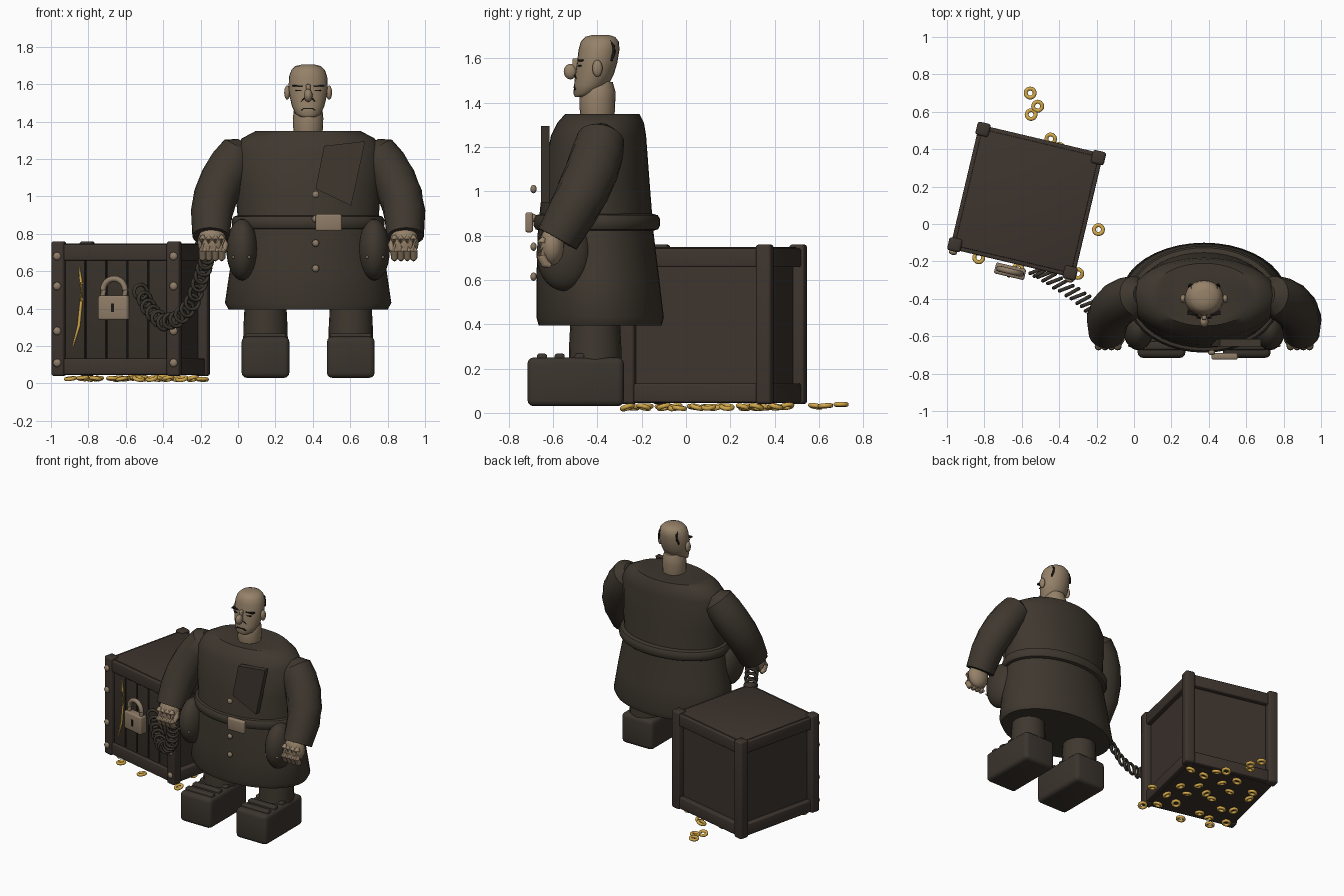
import bpy, bmesh, math, random
from mathutils import Matrix, Vector

if "Cube" in bpy.data.objects:
    bpy.data.objects.remove(bpy.data.objects["Cube"])

random.seed(4)
CX = 0.375                                   # middle of the figure
FIG = Matrix.Translation((CX, 0, 0))
CHEST = Matrix.Translation((-0.574, 0.122, 0)) @ Matrix.Rotation(math.radians(-13.3), 4, 'Z')


def mat(name, *c):
    m = bpy.data.materials.new(name)
    m.diffuse_color = (*c, 1)
    m.use_nodes = True
    m.node_tree.nodes["Principled BSDF"].inputs["Base Color"].default_value = m.diffuse_color
    return m


COAT = mat("coat_brown", 0.049, 0.039, 0.028)
BOOT = mat("boot_brown", 0.044, 0.035, 0.027)
WOOD = mat("chest_brown", 0.046, 0.034, 0.027)
PLANK = mat("plank_brown", 0.038, 0.029, 0.022)
DARK = mat("near_black", 0.010, 0.009, 0.008)
IRON = mat("chain_iron", 0.042, 0.035, 0.026)
SKIN = mat("skin_beige", 0.30, 0.22, 0.14)
METAL = mat("pale_metal", 0.27, 0.20, 0.135)
GOLD = mat("gold", 0.66, 0.40, 0.07)


def finish(name, bm, m, M=FIG):
    bmesh.ops.transform(bm, matrix=M, verts=bm.verts)
    bmesh.ops.recalc_face_normals(bm, faces=bm.faces)
    me = bpy.data.meshes.new(name)
    bm.to_mesh(me)
    bm.free()
    me.materials.append(m)
    me.shade_smooth()
    me.set_sharp_from_angle(angle=math.radians(40))
    ob = bpy.data.objects.new(name, me)
    bpy.context.collection.objects.link(ob)
    return ob


def box(name, c, s, m, M=FIG, bevel=0.0, rot=0.0):
    bm = bmesh.new()
    bmesh.ops.create_cube(bm, size=1)
    bmesh.ops.scale(bm, vec=s, verts=bm.verts)
    if bevel:
        bmesh.ops.bevel(bm, geom=bm.edges[:], offset=bevel, segments=3, profile=0.5, affect='EDGES')
    return finish(name, bm, m, M @ Matrix.Translation(c) @ Matrix.Rotation(rot, 4, 'Y'))


def ball(name, c, r, m, M=FIG, segs=16):
    bm = bmesh.new()
    bmesh.ops.create_uvsphere(bm, u_segments=segs, v_segments=segs // 2 + 2, radius=1)
    bmesh.ops.scale(bm, vec=r, verts=bm.verts)
    return finish(name, bm, m, M @ Matrix.Translation(c))


def skin_rings(name, rings, m, M=FIG, closed=False):
    """Bridge equal rings of points; cap the ends unless closed."""
    bm = bmesh.new()
    vs = [[bm.verts.new(p) for p in r] for r in rings]
    n = len(vs[0])
    pairs = list(zip(vs, vs[1:])) + ([(vs[-1], vs[0])] if closed else [])
    for a, b in pairs:
        for i in range(n):
            j = (i + 1) % n
            bm.faces.new((a[i], a[j], b[j], b[i]))
    if not closed:
        bm.faces.new(vs[0])
        bm.faces.new(vs[-1])
    return finish(name, bm, m, M)


def ovals(name, prof, m, segs=40):
    """Stack of ovals from rows of height, half width, front y, back y."""
    rings = []
    for z, w, f, b in prof:
        rings.append([(w * math.cos(t), (f + b) / 2 + (b - f) / 2 * math.sin(t), z)
                      for t in (2 * math.pi * i / segs for i in range(segs))])
    return skin_rings(name, rings, m)


def tube(name, pts, m, M=FIG, segs=16):
    """Tube through points x, y, z, radius."""
    P = [Vector(p[:3]) for p in pts]
    rings = []
    for i, p in enumerate(P):
        q = (P[min(i + 1, len(P) - 1)] - P[max(i - 1, 0)]).to_track_quat('Z', 'Y')
        rings.append([p + q @ Vector((pts[i][3] * math.cos(t), pts[i][3] * math.sin(t), 0))
                      for t in (2 * math.pi * k / segs for k in range(segs))])
    return skin_rings(name, rings, m, M)


def ring(name, R, r, m, M, a=20, b=12):
    rows = []
    for i in range(a):
        t = 2 * math.pi * i / a
        rows.append([((R + r * math.cos(u)) * math.cos(t), (R + r * math.cos(u)) * math.sin(t), r * math.sin(u))
                     for u in (2 * math.pi * k / b for k in range(b))])
    return skin_rings(name, rows, m, M, closed=True)


# coat, belt, buckle, buttons, chest flap
ovals("coat", [(.395, .425, -.665, -.11), (.43, .445, -.675, -.10), (.60, .42, -.675, -.12),
               (.80, .385, -.67, -.145), (.86, .375, -.665, -.15), (1.05, .39, -.645, -.165),
               (1.25, .395, -.61, -.18), (1.31, .355, -.58, -.19), (1.35, .28, -.545, -.21)], COAT)
ovals("belt", [(z, .38 + e, -.66 - e, -.145 + e) for z, e in
               ((.82, -.01), (.828, .018), (.845, .028), (.875, .028), (.892, .018), (.90, -.01))], COAT)
box("belt_buckle", (.11, -.708, .86), (.14, .035, .09), METAL, bevel=.01)
for z in (1.01, .88, .75, .615):
    ball("coat_button", (.04, -.688, z), (.019, .014, .019), METAL)
flap = [(.085, 1.27), (.305, 1.295), (.23, .95), (.04, 1.04)]
skin_rings("chest_flap", [[(x, y, z) for x, z in flap] for y in (-.655, -.615)], COAT)

# paired limbs
for s in (-1, 1):
    tube("sleeve", [(s * .335, -.38, 1.265, .06), (s * .365, -.385, 1.235, .108), (s * .41, -.40, 1.17, .118),
                    (s * .457, -.425, 1.09, .12), (s * .495, -.465, 1.0, .118), (s * .516, -.51, .91, .112),
                    (s * .52, -.58, .785, .099)], COAT, segs=20)
    ball("palm", (s * .514, -.605, .755), (.077, .056, .09), SKIN)
    for k in range(4):
        x = s * (.462 + .034 * k)
        tube("finger", [(x, -.64, .79, .010), (x, -.652, .77, .020), (x, -.655, .71, .021),
                        (x, -.635, .672, .020), (x, -.61, .662, .010)], SKIN, segs=12)
    tube("thumb", [(s * .46, -.60, .78, .015), (s * .445, -.62, .74, .02), (s * .45, -.64, .70, .012)], SKIN, segs=12)
    ball("pocket_pouch", (s * .352, -.55, .715), (.085, .125, .165), COAT, segs=24)
    for dx, y in ((.315, -.661), (.40, -.651)):
        ball("pouch_stud", (s * dx, y, .675), (.008, .008, .008), METAL, segs=10)
    lx = s * .228
    tube("leg", [(lx, -.41, .20, .12), (lx, -.41, .30, .118), (lx, -.41, .45, .11)], COAT, segs=20)
    box("boot", (lx, -.498, .14), (.255, .435, .22), BOOT, bevel=.028)
    for y in (-.65, -.57, -.48):
        box("boot_lace", (lx, y, .25), (.22, .045, .035), BOOT, bevel=.01)

# head
tube("neck", [(0, -.40, 1.33, .075), (0, -.40, 1.37, .08), (0, -.40, 1.42, .081), (0, -.395, 1.46, .077),
              (0, -.39, 1.50, .06)], SKIN, segs=20)
ovals("head", [(1.425, .04, -.50, -.44), (1.44, .066, -.508, -.405), (1.48, .086, -.505, -.35),
               (1.53, .098, -.50, -.325), (1.58, .105, -.492, -.31), (1.64, .102, -.485, -.30),
               (1.675, .09, -.475, -.303), (1.697, .068, -.455, -.32), (1.706, .03, -.42, -.35)], SKIN, segs=24)
ball("nose_tip", (0, -.522, 1.54), (.023, .03, .035), SKIN)
box("nose_bridge", (0, -.495, 1.575), (.024, .035, .05), SKIN, bevel=.008)
box("mouth", (0, -.504, 1.470), (.055, .008, .007), DARK)
for s in (-1, 1):
    ball("ear", (s * .112, -.40, 1.555), (.016, .023, .038), SKIN)
    box("brow", (s * .05, -.475, 1.590), (.075, .025, .008), DARK, rot=s * -.05)
    box("eye_slit", (s * .045, -.478, 1.566), (.045, .02, .006), DARK)
    box("mouth_corner", (s * .032, -.5, 1.464), (.016, .009, .007), DARK, rot=s * .6)
    tube("cheek_fold", [(s * .022, -.503, 1.525, .003), (s * .045, -.486, 1.495, .003)], DARK, segs=6)
    tube("hair_strip", [(s * .066, -.345, 1.680, .005), (s * .068, -.327, 1.655, .008),
                        (s * .074, -.325, 1.625, .008), (s * .083, -.336, 1.59, .005)], DARK, segs=10)

# chest: core, posts, rails on each side
box("chest_core", (0, 0, .39), (.61, .61, .69), WOOD, CHEST)
box("chest_lid", (0, 0, .735), (.64, .64, .026), WOOD, CHEST, .004)
for k in range(4):
    T = CHEST @ Matrix.Rotation(k * math.pi / 2, 4, 'Z')
    box("chest_post", (-.32, -.315, .40), (.072, .072, .72), WOOD, T, .014)
    box("chest_top_rail", (0, -.318, .70), (.60, .046, .085), WOOD, T, .008)
    box("chest_bottom_rail", (0, -.318, .09), (.60, .046, .085), WOOD, T, .008)

# chest front: dark backing, planks, bolts
box("front_backing", (0, -.307, .40), (.57, .006, .56), DARK, CHEST)
for k in range(5):
    box("front_plank", ((k - 2) * .115, -.314, .395), (.107, .016, .56), PLANK, CHEST, .003)
for x in (-.32, .32):
    for z in (.68, .52, .28, .11):
        ball("post_bolt", (x, -.357, z), (.022, .014, .022), METAL, CHEST, 12)
tube("gold_crack", [(-.205, -.323, .62, .004), (-.196, -.323, .54, .008), (-.195, -.323, .44, .008),
                    (-.208, -.323, .31, .008), (-.24, -.323, .20, .004)], GOLD, CHEST, 12)

# padlock
box("padlock_body", (0, -.385, .405), (.165, .06, .13), METAL, CHEST, .01)
arc = [(.06 * math.cos(math.pi * i / 12), -.385, .50 + .06 * math.sin(math.pi * i / 12), .016) for i in range(13)]
tube("padlock_shackle", [(.06, -.385, .46, .016)] + arc + [(-.06, -.385, .46, .016)], METAL, CHEST, 12)
box("keyhole_slot", (0, -.415, .405), (.016, .008, .045), DARK, CHEST)

# chain hanging between chest and hand
path = [Vector(p) for p in ((-.52, -.25, .49), (-.47, -.275, .39), (-.40, -.32, .325), (-.32, -.37, .345),
                            (-.25, -.42, .42), (-.205, -.47, .54), (-.175, -.51, .64), (-.155, -.55, .71))]
LINKS = 18
for i in range(LINKS):
    t = i / (LINKS - 1) * (len(path) - 1)
    k = min(int(t), len(path) - 2)
    p = path[k].lerp(path[k + 1], t - k)
    turn = Matrix.Rotation(math.radians(25 + (4 if i % 2 else -4)), 4, 'Z')
    ring("chain_link", .038, .010, IRON, Matrix.Translation(p) @ turn @ Matrix.Rotation(math.pi / 2, 4, 'X'), 18, 10)

# gold rings on the ground, loose and below the chest
spots = [(-.555, .70, .038), (-.515, .63, .032), (-.55, .585, .03), (-.445, .455, .03), (-.40, .405, .03),
         (-.19, -.03, .022), (-.83, -.18, .03), (-.30, -.265, .025), (-.62, -.24, .025)]
for i in range(20):
    v = CHEST @ Vector(((i % 5 - 2) * .12 + random.uniform(-.05, .05), (i // 5 - 1.5) * .15 + random.uniform(-.06, .06), .026))
    spots.append(tuple(v))
for p in spots:
    tilt = Matrix.Rotation(random.uniform(-.3, .3), 4, 'X') @ Matrix.Rotation(random.uniform(-.3, .3), 4, 'Y')
    ring("gold_ring", .024, .0105, GOLD, Matrix.Translation(p) @ tilt, 20, 12)
